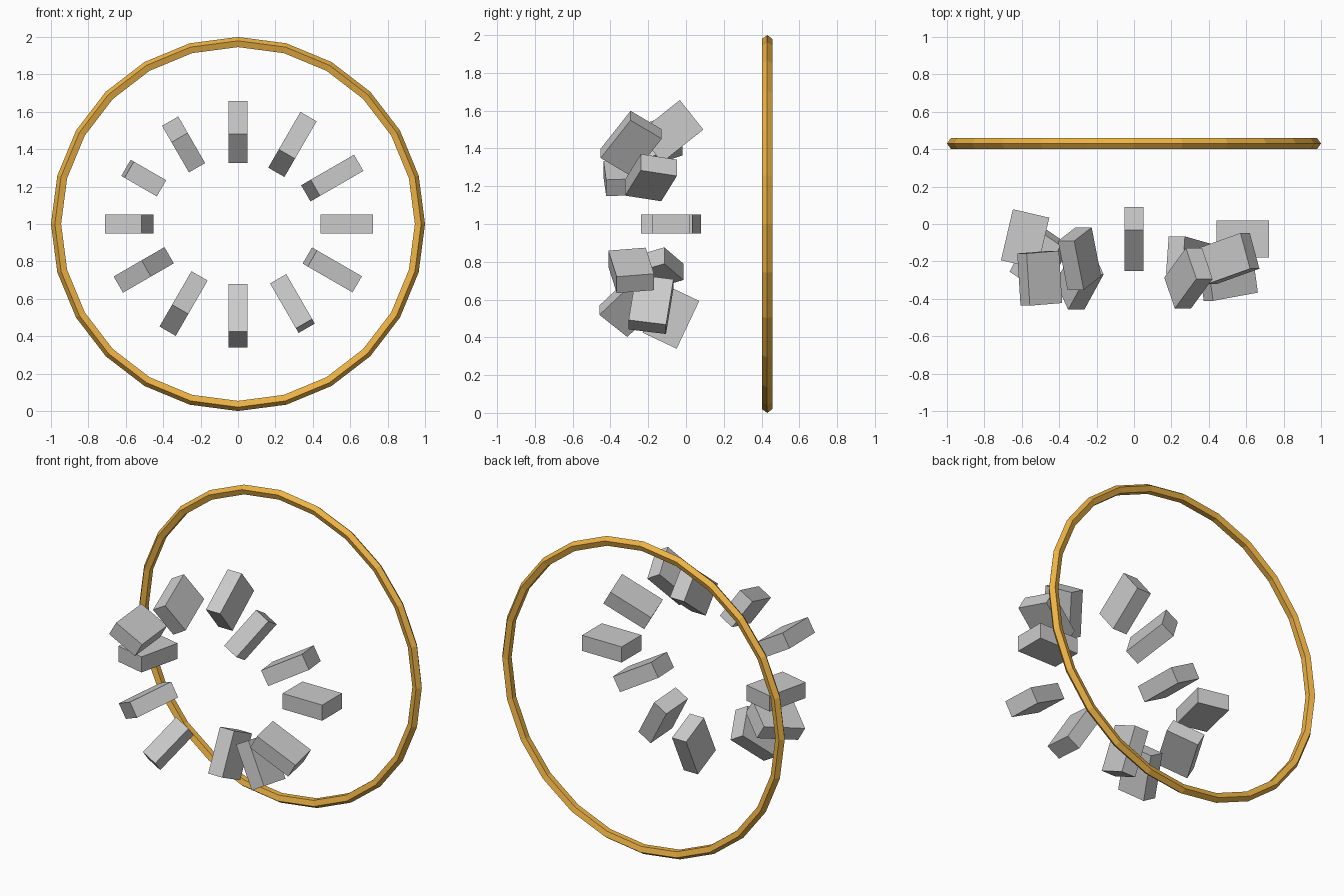
import bpy
from math import cos, sin, pi
from mathutils import Matrix, Vector

if "Cube" in bpy.data.objects:
    bpy.data.objects.remove(bpy.data.objects["Cube"])

# thin five-sided hoop at the back
bpy.ops.mesh.primitive_torus_add(major_segments=24, minor_segments=5,
                                 major_radius=0.97, minor_radius=0.03,
                                 location=(0, 0.43, 1), rotation=(pi / 2, 0, 0))
ring = bpy.context.object
ring.name = "hoop"
gold = bpy.data.materials.new("gold")
gold.diffuse_color = (0.85, 0.45, 0.06, 1)
gold.use_nodes = True
gold.node_tree.nodes["Principled BSDF"].inputs["Base Color"].default_value = gold.diffuse_color
ring.data.materials.append(gold)

# twelve slabs on an oval, each pitched a little further than the last
depth = Vector((0, 1, 0))
for i in range(12):
    a, pitch = i * pi / 6, 0.3 * i
    radial = Vector((cos(a), 0, sin(a)))
    tangent = Vector((-sin(a), 0, cos(a)))
    long_axis = radial * cos(pitch) + depth * sin(pitch)
    short_axis = tangent.cross(long_axis)
    centre = Vector((0.582 * cos(a), -0.08 - 0.105 * (i % 3), 1 + 0.491 * sin(a)))
    bpy.ops.mesh.primitive_cube_add(size=1)
    slab = bpy.context.object
    slab.name = f"slab_{i + 1}"
    rot = Matrix((long_axis, tangent, -short_axis)).transposed()
    if rot.determinant() < 0:
        rot = Matrix((long_axis, tangent, short_axis)).transposed()
    slab.matrix_world = (Matrix.Translation(centre) @ rot.to_4x4()
                         @ Matrix.Diagonal((0.28, 0.1, 0.2, 1)))
